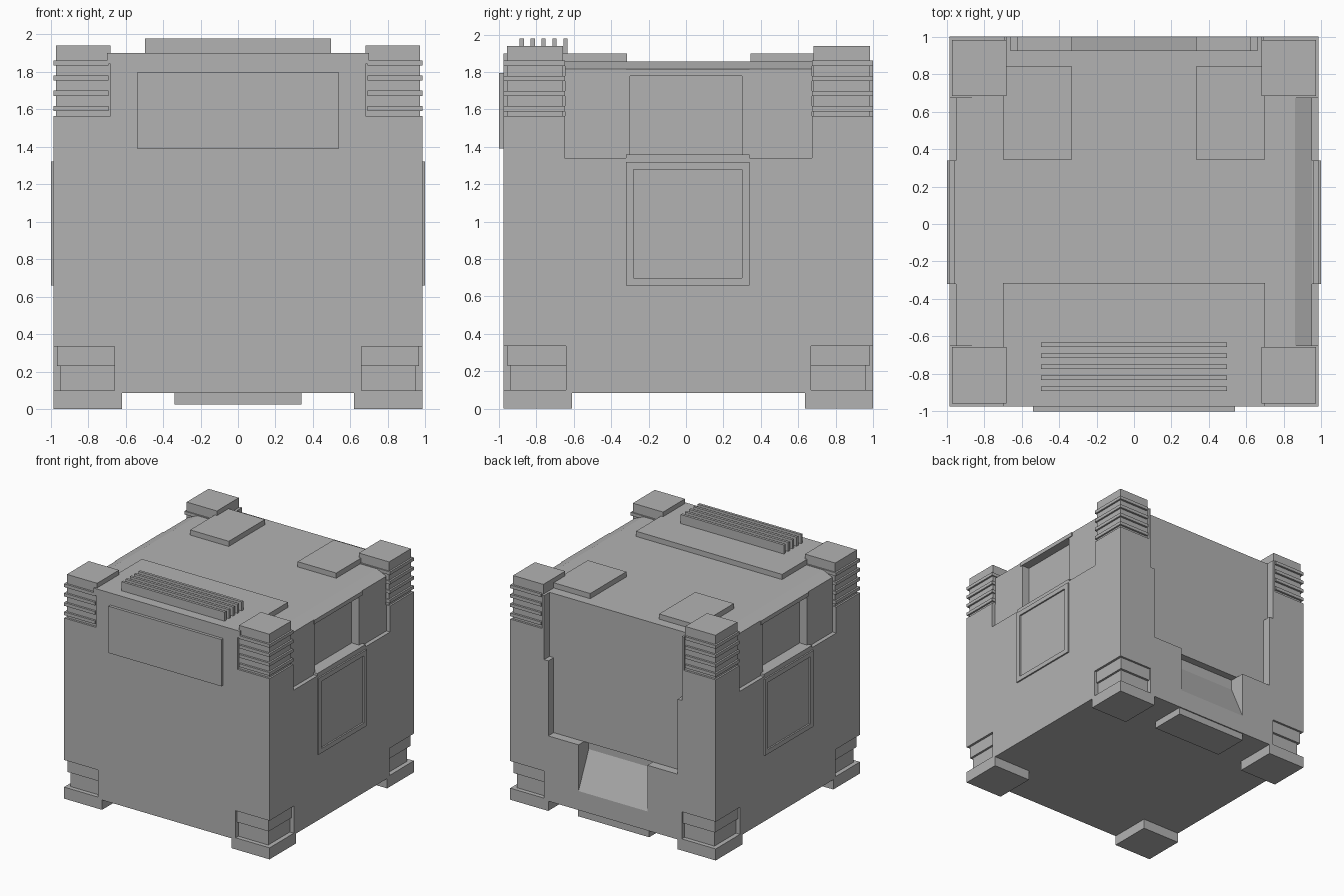
import bpy, bmesh

cube = bpy.data.objects.get("Cube")
if cube:
    bpy.data.objects.remove(cube, do_unlink=True)

grey = bpy.data.materials.new("plain grey")
grey.use_nodes = True
grey.diffuse_color = (0.45, 0.45, 0.45, 1)
grey.node_tree.nodes["Principled BSDF"].inputs["Base Color"].default_value = grey.diffuse_color


def prism(name, profile, lo, hi, axis):
    """Extrude a closed profile along axis x (profile is y,z) or y (profile is x,z)."""
    bm = bmesh.new()
    place = (lambda a, b, t: (t, a, b)) if axis == "x" else (lambda a, b, t: (a, t, b))
    ends = [[bm.verts.new(place(a, b, t)) for a, b in profile] for t in (lo, hi)]
    n = len(profile)
    for ring in ends:
        bm.faces.new(ring)
    for i in range(n):
        j = (i + 1) % n
        bm.faces.new((ends[0][i], ends[0][j], ends[1][j], ends[1][i]))
    bmesh.ops.recalc_face_normals(bm, faces=bm.faces)
    mesh = bpy.data.meshes.new(name)
    bm.to_mesh(mesh)
    bm.free()
    mesh.materials.append(grey)
    obj = bpy.data.objects.new(name, mesh)
    bpy.context.collection.objects.link(obj)
    return obj


def box(name, x, y, z):
    return prism(name, [(x[0], z[0]), (x[1], z[0]), (x[1], z[1]), (x[0], z[1])], y[0], y[1], "y")


def side(s, a, b):
    """Interval a..b mirrored to side s."""
    return (a, b) if s > 0 else (-b, -a)


def cut(target, cutter):
    cutter.hide_render = True
    mod = target.modifiers.new("cut", "BOOLEAN")
    mod.operation = "DIFFERENCE"
    mod.solver = "EXACT"
    mod.object = cutter
    bpy.context.view_layer.objects.active = target
    bpy.ops.object.modifier_apply(modifier=mod.name)
    bpy.data.objects.remove(cutter, do_unlink=True)


SIDES = ((1, "left"), (-1, "right"))
MID = 0.0125                       # depth centre of the main body
ENDS = ((1, "back"), (-1, "front"))


def corner_y(e, a, b):
    lo, hi = side(e, a, b)
    return lo + MID, hi + MID


# Main body
body = box("body", (-0.985, 0.985), (-0.975, 1.0), (0.085, 1.855))
for s, _ in SIDES:
    for e, _ in ENDS:
        cut(body, box("top_corner_cut", side(s, 0.68, 1.1), corner_y(e, 0.66, 1.1), (1.565, 2)))
        cut(body, box("foot_cut", side(s, 0.66, 1.1), corner_y(e, 0.655, 1.1), (0.1, 0.335)))
    # Side recess with a bevelled upper edge, then a deeper pocket
    recess = [(0.95, 1.34), (0.95, 1.815), (0.86, 1.855), (0.77, 1.895), (1.1, 1.895), (1.1, 1.34)]
    cut(body, prism("recess_cut", [(s * x, z) for x, z in recess], -0.65, 0.675, "y"))
    cut(body, box("pocket_cut", side(s, 0.88, 1.1), (-0.3, 0.3), (1.355, 1.78)))

# Stepped back recess and sloped slot
cut(body, box("back_upper_cut", (-0.66, 0.66), (0.925, 1.1), (1.3, 2)))
cut(body, box("back_lower_cut", (-0.62, 0.62), (0.925, 1.1), (0.65, 1.32)))
slot = [(1.07, 0.095), (0.86, 0.56), (0.86, 0.65), (0.93, 0.65), (0.94, 0.7), (1.07, 0.7)]
cut(body, prism("slot_cut", slot, -0.33, 0.33, "x"))

for s, sn in SIDES:
    for e, en in ENDS:
        tag = f"_{en}_{sn}"
        # Ribbed top corner post
        box("corner_post" + tag, side(s, 0.68, 0.97), corner_y(e, 0.67, 0.97), (1.55, 1.94))
        for i in range(4):
            z = 1.59 + i * 0.081
            box(f"corner_rib{tag}_{i + 1}", side(s, 0.69, 0.985), corner_y(e, 0.66, 0.9875), (z, z + 0.028))
        # Foot pad and two stepped blocks
        box("foot_pad" + tag, side(s, 0.62, 0.985), corner_y(e, 0.6225, 0.9875), (0, 0.1))
        box("foot_lower_block" + tag, side(s, 0.64, 0.947), corner_y(e, 0.64, 0.95), (0.09, 0.23))
        box("foot_upper_block" + tag, side(s, 0.64, 0.965), corner_y(e, 0.64, 0.97), (0.23, 0.345))
    # Raised square frame on the side
    x = side(s, 0.97, 0.998)
    box("frame_bottom_" + sn, x, (-0.32, 0.34), (0.66, 0.70))
    box("frame_top_" + sn, x, (-0.32, 0.34), (1.28, 1.32))
    box("frame_front_" + sn, x, (-0.32, -0.28), (0.70, 1.28))
    box("frame_back_" + sn, x, (0.30, 0.34), (0.70, 1.28))
    # Ledge below the pocket and lip above it
    box("pocket_ledge_" + sn, side(s, 0.87, 0.985), (-0.32, 0.34), (1.325, 1.36))
    box("pocket_lip_" + sn, side(s, 0.87, 0.957), (-0.32, 0.34), (1.78, 1.815))
    box("back_top_pad_" + sn, side(s, 0.33, 0.70), (0.345, 0.84), (1.84, 1.9))

# Front plates, top fins and bottom plate
box("front_panel", (-0.54, 0.54), (-1.0, -0.96), (1.39, 1.795))
box("front_top_plate", (-0.70, 0.70), (-0.975, -0.315), (1.84, 1.9))
for i in range(5):
    y = -0.89 + i * 0.0585
    box(f"top_fin_{i + 1}", (-0.495, 0.495), (y, y + 0.023), (1.89, 1.978))
box("bottom_plate", (-0.34, 0.34), (0.68, 0.99), (0.025, 0.1))
